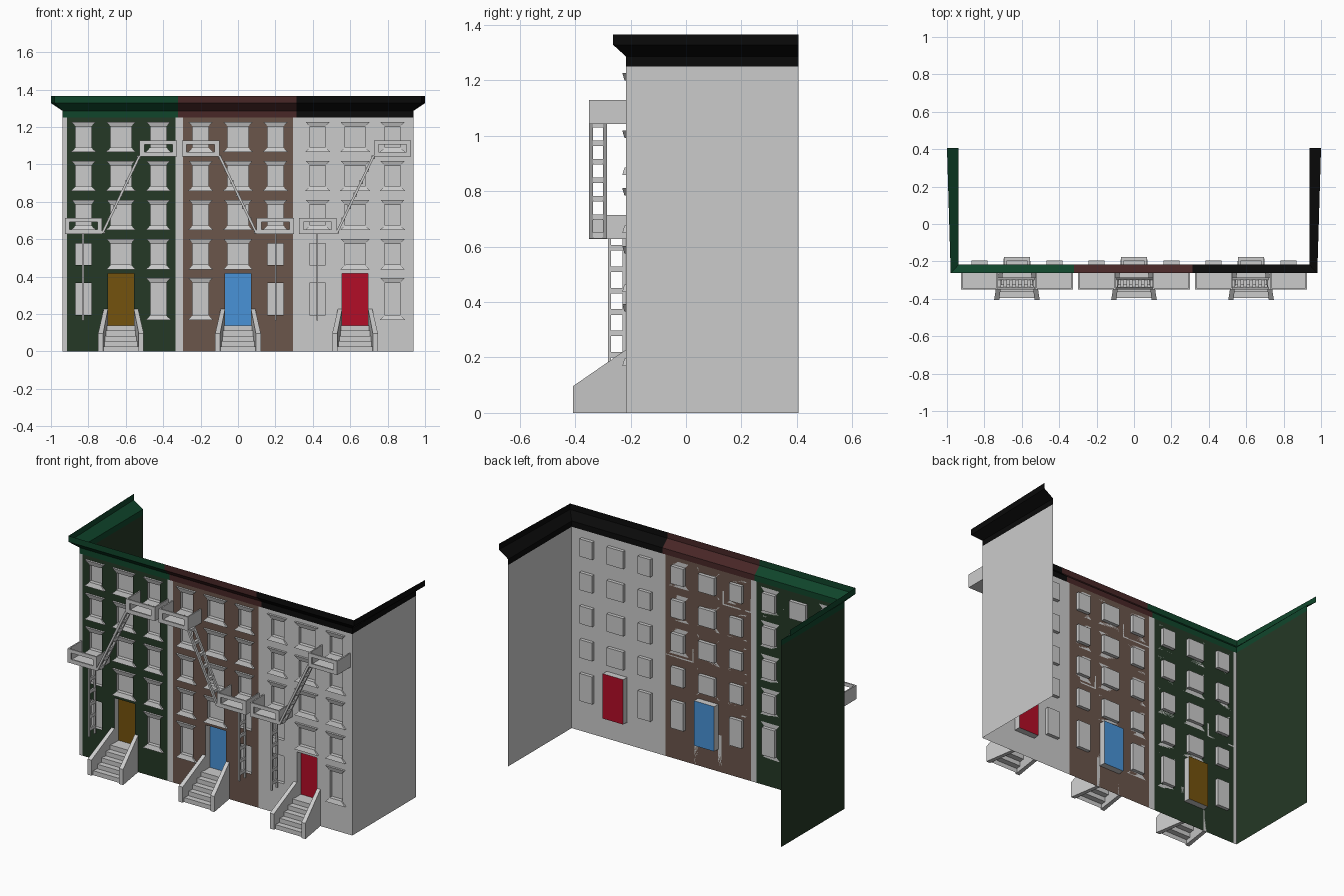
import bpy, bmesh

if "Cube" in bpy.data.objects:
    bpy.data.objects.remove(bpy.data.objects["Cube"])

# ---- materials (linear colours) ----
COLORS = {
    "pale_stone": (0.60, 0.60, 0.60), "green_wall": (0.018, 0.040, 0.019),
    "brown_wall": (0.145, 0.092, 0.070), "green_cornice": (0.005, 0.060, 0.024),
    "brown_cornice": (0.065, 0.020, 0.020), "black_cornice": (0.003, 0.003, 0.003),
    "ochre_door": (0.175, 0.085, 0.004), "blue_door": (0.065, 0.29, 0.68),
    "red_door": (0.45, 0.004, 0.020),
}
MATS = {}
for n, c in COLORS.items():
    MATS[n] = bpy.data.materials.new(n)
    MATS[n].diffuse_color = (*c, 1)
NAMES = list(COLORS)


class Part:
    """Collects quads, then becomes one object."""
    def __init__(self, name):
        self.name, self.bm, self.used = name, bmesh.new(), []

    def quad(self, pts, mat="pale_stone"):
        if mat not in self.used:
            self.used.append(mat)
        f = self.bm.faces.new([self.bm.verts.new(p) for p in pts])
        f.material_index = self.used.index(mat)

    def hexa(self, lo, hi):
        # lo, hi: matching rings of four points, counter-clockwise from above
        self.quad(lo[::-1])
        self.quad(hi)
        for i in range(4):
            j = (i + 1) % 4
            self.quad([lo[i], lo[j], hi[j], hi[i]])

    def box(self, x0, x1, y0, y1, z0, z1):
        x0, x1 = min(x0, x1), max(x0, x1)
        r = [(x0, y0), (x1, y0), (x1, y1), (x0, y1)]
        self.hexa([(*p, z0) for p in r], [(*p, z1) for p in r])

    def done(self):
        bmesh.ops.remove_doubles(self.bm, verts=self.bm.verts, dist=1e-5)
        me = bpy.data.meshes.new(self.name)
        self.bm.to_mesh(me)
        self.bm.free()
        for m in self.used:
            me.materials.append(MATS[m])
        ob = bpy.data.objects.new(self.name, me)
        bpy.context.collection.objects.link(ob)


W, YF, YB, TOP = 0.937, -0.217, 0.406, 1.25
HOUSES = [("green", -0.626, 1, "ochre_door"), ("brown", 0.0, -1, "blue_door"),
          ("grey", 0.626, 1, "red_door")]
ROWS = [(0.195, 0.366), (0.463, 0.576), (0.675, 0.785), (0.884, 0.993), (1.092, 1.201)]

# ---- openings: x0, x1, z0, z1, recess depth, panel colour ----
openings, trims = [], []
for _, cx, s, door in HOUSES:
    openings.append((cx - 0.07, cx + 0.07, 0.139, 0.417, 0.04, door))
    for col in (-1, 0, 1):
        for r, (z0, z1) in enumerate(ROWS):
            if col == 0 and r == 0:
                continue
            h, x = (0.043, 0.056)[col == 0], cx + col * 0.2
            openings.append((x - h, x + h, z0, z1, 0.021, "pale_stone"))
            if not (col == -s and r < 2):      # plain windows behind ladders
                trims.append((x, h, z0, z1))

# ---- facade sheet, gridded around the openings ----
BANDS = [(-0.915, "pale_stone"), (-0.333, "green_wall"), (-0.294, "pale_stone"),
         (0.294, "brown_wall"), (9, "pale_stone")]
xs = sorted({round(v, 4) for o in openings for v in o[:2]} | {-W, W} | {b[0] for b in BANDS[:-1]})
zs = sorted({round(v, 4) for o in openings for v in o[2:4]} | {0, TOP})
p = Part("facade")
for xa, xb in zip(xs, xs[1:]):
    for za, zb in zip(zs, zs[1:]):
        x, z = (xa + xb) / 2, (za + zb) / 2
        if any(o[0] < x < o[1] and o[2] < z < o[3] for o in openings):
            continue
        mat = next(m for lim, m in BANDS if x < lim)
        p.quad([(xa, YF, za), (xb, YF, za), (xb, YF, zb), (xa, YF, zb)], mat)
p.done()

# ---- recessed windows and doors ----
win, drs = Part("windows"), Part("doors")
for x0, x1, z0, z1, d, mat in openings:
    q = win if mat == "pale_stone" else drs
    ring = [(x0, z0), (x1, z0), (x1, z1), (x0, z1)]
    q.quad([(x, YF + d, z) for x, z in ring], mat)
    for i in range(4):
        a, b = ring[i], ring[(i + 1) % 4]
        q.quad([(a[0], YF, a[1]), (b[0], YF, b[1]), (b[0], YF + d, b[1]), (a[0], YF + d, a[1])])
win.done()
drs.done()

# ---- flared lintels and sills ----
p = Part("lintels_and_sills")
def slab(x, h, d, z):
    return [(x - h, YF - d, z), (x + h, YF - d, z), (x + h, YF, z), (x - h, YF, z)]
for x, h, z0, z1 in trims:
    p.hexa(slab(x, h - 0.004, 0.005, z1 - 0.001), slab(x, h + 0.022, 0.013, z1 + 0.026))
    p.hexa(slab(x, h + 0.025, 0.013, z0 - 0.026), slab(x, h - 0.004, 0.005, z0 + 0.001))
p.done()

# ---- side walls ----
p = Part("side_walls")
p.quad([(-W, YB, 0), (-W, YF, 0), (-W, YF, TOP), (-W, YB, TOP)], "green_wall")
p.quad([(W, YF, 0), (W, YB, 0), (W, YB, TOP), (W, YF, TOP)])
p.done()

# ---- cornice: open flared sheet, profile swept round three sides ----
p = Part("cornice")
def ring(xb, xf, y, z):
    return [(-xb, YB, z), (-xf, y, z), (-0.32, y, z), (0.312, y, z), (xf, y, z), (xb, YB, z)]
rings = [ring(W, W, YF, TOP), ring(W, W, YF, 1.286),
         ring(1.0, 0.98, -0.263, 1.328), ring(1.0, 0.98, -0.263, 1.365)]
SEG = ["green_cornice"] * 2 + ["brown_cornice"] + ["black_cornice"] * 2
for a, b in zip(rings, rings[1:]):
    for i in range(5):
        p.quad([a[i], a[i + 1], b[i + 1], b[i]], SEG[i])
p.done()

for name, cx, s, _ in HOUSES:
    # ---- front stairs: stepped sheet between splayed side walls ----
    p = Part(name + "_front_stairs")
    prof = [(YF + 0.039, 0.139), (-0.255, 0.139)]
    for i in range(5):
        y, z = prof[-1]
        prof.append((y, z - 0.0278))
        if i < 4:
            prof.append((y - 0.035, z - 0.0278))
    def half(y):
        return 0.07 + 0.027 * max(0, YF - y) / 0.19
    for (ya, za), (yb, zb) in zip(prof, prof[1:]):
        p.quad([(cx - half(ya), ya, za), (cx - half(yb), yb, zb),
                (cx + half(yb), yb, zb), (cx + half(ya), ya, za)])
    for m in (-1, 1):
        base = [(m * 0.122, -0.407), (m * 0.095, -0.407), (m * 0.069, YF), (m * 0.092, YF)]
        if m > 0:
            base = [base[1], base[0], base[3], base[2]]
        p.hexa([(cx + x, y, 0) for x, y in base],
               [(cx + x, y, 0.097 if y < -0.3 else 0.228) for x, y in base])
    p.done()

    # ---- fire escape platforms: floor, solid ends, framed front rail ----
    p = Part(name + "_fire_escape_platforms")
    for x, z in ((cx - s * 0.2, 0.628), (cx + s * 0.2, 1.043)):
        a, b, t = x - 0.1, x + 0.1, z + 0.086
        p.box(a, b, -0.35, YF, z, z + 0.008)
        for e0, e1 in ((a, a + 0.008), (b - 0.008, b)):
            p.box(e0, e1, -0.341, YF, z + 0.008, t)
        p.box(a, b, -0.35, -0.341, z + 0.008, z + 0.024)
        p.box(a, b, -0.35, -0.341, t - 0.022, t)
        for e0, e1 in ((a, a + 0.025), (b - 0.025, b)):
            p.box(e0, e1, -0.35, -0.341, z + 0.024, t - 0.022)
    p.done()

    # ---- sloping ladder between the platforms ----
    p = Part(name + "_sloping_ladder")
    xa, xb, za, zb, h = cx - s * 0.1, cx + s * 0.1, 0.63, 1.047, 0.007
    def span(x, y0, y1, z):
        return [(x - h, y0, z), (x + h, y0, z), (x + h, y1, z), (x - h, y1, z)]
    for y in (-0.35, -0.299):
        p.hexa(span(xa, y, y + 0.014, za), span(xb, y, y + 0.014, zb))
    for i in range(7):
        z = za + 0.01 + i * 0.0665
        x = xa + (xb - xa) * (z - za) / (zb - za)
        p.box(x - 0.009, x + 0.009, -0.336, -0.299, z - 0.01, z + 0.01)
    p.done()

    # ---- vertical ladder standing out from the wall ----
    p = Part(name + "_drop_ladder")
    x = cx - s * 0.202
    for y in (-0.281, -0.229):
        p.box(x - 0.005, x + 0.005, y, y + 0.011, 0.165, 0.63)
    for i in range(6):
        z = 0.21 + i * 0.077
        p.box(x - 0.005, x + 0.005, -0.27, -0.229, z - 0.01, z + 0.01)
    p.done()

for m in bpy.data.materials:
    if m.users and not m.is_grease_pencil:
        m.use_nodes = True
        m.node_tree.nodes["Principled BSDF"].inputs["Base Color"].default_value = m.diffuse_color
